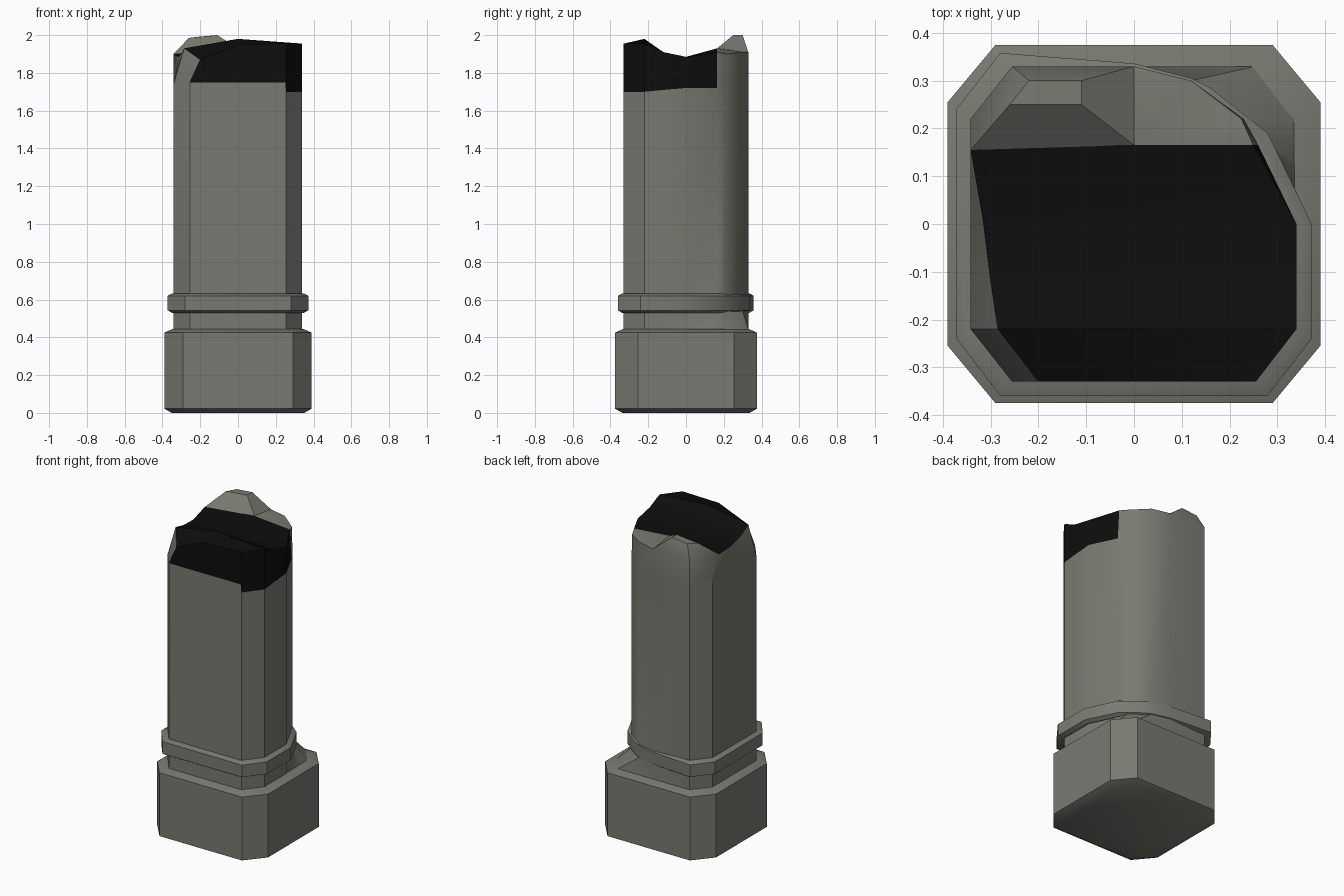
import bpy, bmesh, math

if "Cube" in bpy.data.objects:
    bpy.data.objects.remove(bpy.data.objects["Cube"])

def mat(name, c):
    m = bpy.data.materials.new(name)
    m.diffuse_color = (*c, 1)
    m.use_nodes = True
    m.node_tree.nodes["Principled BSDF"].inputs["Base Color"].default_value = m.diffuse_color
    return m

STONE = mat("grey_stone", (0.19, 0.195, 0.165))
DARK = mat("black_break", (0.004, 0.004, 0.004))

def finish(bm, name):
    bmesh.ops.recalc_face_normals(bm, faces=bm.faces)
    me = bpy.data.meshes.new(name)
    bm.to_mesh(me)
    bm.free()
    ob = bpy.data.objects.new(name, me)
    bpy.context.collection.objects.link(ob)
    me.materials.append(STONE)
    me.materials.append(DARK)
    bpy.ops.object.select_all(action='DESELECT')
    ob.select_set(True)
    bpy.context.view_layer.objects.active = ob
    bpy.ops.object.shade_smooth_by_angle(angle=math.radians(30))
    return ob

def ring(bm, pts):
    return [bm.verts.new(p) for p in pts]

def bridge(bm, a, b):
    n = len(a)
    return [bm.faces.new((a[i], a[(i + 1) % n], b[(i + 1) % n], b[i])) for i in range(n)]

def loft(name, poly, levels):
    """Stack scaled copies of a polygon; levels = (z, inset)."""
    bm = bmesh.new()
    hx = max(p[0] for p in poly)
    rows = [ring(bm, [(x * (1 - d / hx), y * (1 - d / hx), z) for x, y in poly]) for z, d in levels]
    for a, b in zip(rows, rows[1:]):
        bridge(bm, a, b)
    bm.faces.new(rows[0])
    bm.faces.new(rows[-1])
    return finish(bm, name)

# square base with cut corners
octagon = [(-.29, -.375), (.29, -.375), (.39, -.255), (.39, .255),
           (.29, .375), (-.29, .375), (-.39, .255), (-.39, -.255)]
loft("base_block", octagon, [(0, .04), (.022, 0), (.425, 0), (.445, .045)])

# collar, worn away at the back right corner
collar = [(-.28, -.36), (.28, -.36), (.372, -.24), (.372, 0), (.28, .19), (.16, .285),
          (.12, .305), (0, .336), (-.28, .358), (-.372, .24), (-.372, -.24)]
loft("collar", collar, [(.53, .022), (.543, 0), (.62, 0), (.632, .022)])

# shaft: outline x, y, height of the break's lower edge, then rim x, y, z
outline = [
    (-.255, -.33, 1.75, -.20, -.33, 1.87),
    (0, -.33, 1.75, 0, -.33, 1.95),
    (.25, -.33, 1.75, .25, -.33, 1.955),
    (.255, -.33, 1.70, .255, -.33, 1.955),
    (.34, -.22, 1.70, .34, -.22, 1.955),
    (.34, -.12, 1.71, .34, -.12, 1.91),
    (.34, 0, 1.72, .34, 0, 1.885),
    (.26, .165, 1.72, .25, .165, 1.91),
    (.23, .22, 1.72, .225, .22, 1.90),
    (.12, .30, 1.72, .12, .30, 1.91),
    (0, .33, 1.75, 0, .33, 1.91),
    (-.255, .33, 1.75, -.255, .33, 1.91),
    (-.342, .22, 1.74, -.342, .22, 1.80),
    (-.342, .155, 1.74, -.342, .155, 1.90),
    (-.342, 0, 1.74, -.315, 0, 1.885),
    (-.342, -.12, 1.74, -.30, -.12, 1.90),
    (-.342, -.22, 1.74, -.285, -.22, 1.93)]
foot = {7: (.34, .12), 8: (.34, .22), 9: (.255, .33)}   # corner is whole at the foot
bm = bmesh.new()
r0 = ring(bm, [(*foot.get(i, p[:2]), .44) for i, p in enumerate(outline)])
r1 = ring(bm, [(p[0], p[1], .54) for p in outline])
r2 = ring(bm, [p[:3] for p in outline])
t = ring(bm, [p[3:] for p in outline])
bm.faces.new(r0)
bridge(bm, r0, r1)
bridge(bm, r1, r2)
for f in bridge(bm, r2, t)[:7]:
    f.material_index = 1

# broken top: dark rows running from front to back
a, b, c, d = ring(bm, [(0, -.22, 1.98), (0, -.12, 1.91), (0, 0, 1.885), (0, .165, 1.93)])
for vs in [(t[0], t[1], a, t[16]), (t[1], t[2], a), (t[2], t[3], t[4], a),
           (t[16], a, b, t[15]), (a, t[4], t[5], b), (t[15], b, c, t[14]),
           (b, t[5], t[6], c), (t[14], c, d, t[13]), (c, t[6], t[7], d)]:
    bm.faces.new(vs).material_index = 1

# grey chipped back edge with its raised hump
h = ring(bm, [(-.26, .25, 1.985), (-.22, .30, 1.99), (-.11, .30, 2.0), (-.11, .25, 2.0)])
for vs in [(d, t[7], t[8]), (d, t[8], t[9]), (d, t[9], t[10]), h,
           (t[13], d, h[3], h[0]), (d, t[10], h[2], h[3]), (t[10], t[11], h[1], h[2]),
           (t[11], t[12], t[13]), (t[11], t[13], h[0], h[1])]:
    bm.faces.new(vs)
finish(bm, "broken_shaft")
